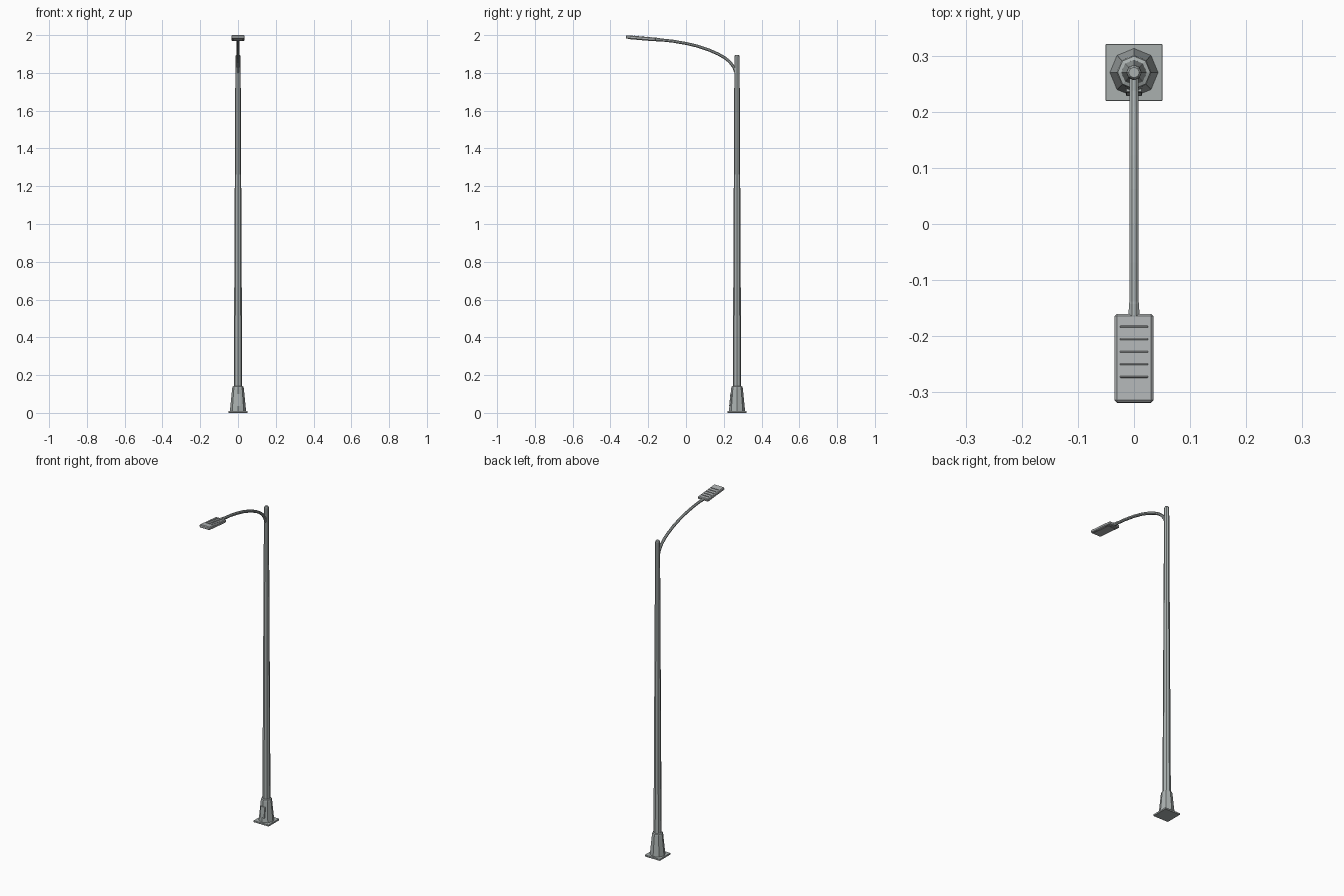
import bpy, bmesh, math
from mathutils import Vector, Matrix

if "Cube" in bpy.data.objects:
    bpy.data.objects.remove(bpy.data.objects["Cube"])

POLE_Y = 0.27


def material(name, rgb):
    m = bpy.data.materials.new(name)
    m.diffuse_color = (*rgb, 1)
    m.use_nodes = True
    m.node_tree.nodes["Principled BSDF"].inputs["Base Color"].default_value = m.diffuse_color
    return m


steel = material("galvanised grey", (0.40, 0.435, 0.43))
housing = material("lamp housing grey", (0.44, 0.46, 0.465))


def finish(bm, name, mat):
    bmesh.ops.recalc_face_normals(bm, faces=bm.faces)
    me = bpy.data.meshes.new(name)
    bm.to_mesh(me)
    bm.free()
    me.materials.append(mat)
    ob = bpy.data.objects.new(name, me)
    bpy.context.collection.objects.link(ob)
    return ob


def skin(bm, rings):
    rings = [[bm.verts.new(p) for p in r] for r in rings]
    n = len(rings[0])
    for a, b in zip(rings, rings[1:]):
        for i in range(n):
            j = (i + 1) % n
            bm.faces.new((a[i], a[j], b[j], b[i]))
    bm.faces.new(rings[0])
    bm.faces.new(rings[-1])


def lathe(name, profile, mat, n=8):
    """Octagonal upright from (radius, height) pairs around the pole axis."""
    bm = bmesh.new()
    skin(bm, [[(r * math.cos(k * math.tau / n), POLE_Y + r * math.sin(k * math.tau / n), z)
               for k in range(n)] for r, z in profile])
    return finish(bm, name, mat)


def tube(name, path, mat, n=8):
    """Tube through (y, z, radius) points lying in the x = 0 plane."""
    bm, rings = bmesh.new(), []
    for i, (y, z, r) in enumerate(path):
        a, b = path[max(i - 1, 0)], path[min(i + 1, len(path) - 1)]
        d = Vector((0, b[0] - a[0], b[1] - a[1])).normalized()
        up = Vector((0, -d.z, d.y))
        rings.append([Vector((0, y, z)) + r * (math.cos(t) * Vector((1, 0, 0)) + math.sin(t) * up)
                      for t in [(k + 0.5) * math.tau / n for k in range(n)]])
    skin(bm, rings)
    return finish(bm, name, mat)


def box(name, size, mat, matrix, bevel=0):
    bm = bmesh.new()
    bmesh.ops.create_cube(bm, size=1)
    bmesh.ops.scale(bm, vec=size, verts=bm.verts)
    if bevel:
        bmesh.ops.bevel(bm, geom=bm.edges[:], offset=bevel, segments=1, affect='EDGES')
    bm.transform(matrix)
    return finish(bm, name, mat)


# Square foot plate and flared octagonal base
box("base_plate", (0.101, 0.101, 0.01), steel, Matrix.Translation((0, POLE_Y, 0.005)), 0.001)
lathe("base_skirt", [(0.043, 0.009), (0.031, 0.13), (0.029, 0.139), (0.02, 0.143)], steel)

# Access door on the front of the base
box("access_door", (0.028, 0.012, 0.065), steel,
    Matrix.Translation((0, POLE_Y - 0.0325, 0.068)) @ Matrix.Rotation(-0.099, 4, 'X'), 0.001)

# Tapered pole with a rounded cap
lathe("pole", [(0.0225, 0.135), (0.0138, 1.87)], steel)
lathe("pole_cap", [(0.0138, 1.868), (0.0135, 1.884), (0.0118, 1.892), (0.0095, 1.895)], steel)

# Curved arm
arm = [(0.266, 1.795), (0.253, 1.83), (0.232, 1.858), (0.205, 1.88), (0.17, 1.9), (0.12, 1.922),
       (0.06, 1.942), (0.0, 1.956), (-0.07, 1.968), (-0.15, 1.9765)]
tube("curved_arm", [(y, z, 0.0085) for y, z in arm], steel)

# Socket joining arm and lamp
tube("lamp_socket", [(-0.138, 1.975, 0.0085), (-0.143, 1.9755, 0.0098),
                     (-0.164, 1.9775, 0.0105), (-0.178, 1.979, 0.004)], steel)

# Tilted lamp head with cooling ribs and a lens plate
tilt = Matrix.Translation((0, -0.2395, 1.984)) @ Matrix.Rotation(-0.085, 4, 'X')
box("lamp_head", (0.069, 0.158, 0.018), housing, tilt, 0.004)
for i in range(5):
    box(f"cooling_rib_{i + 1}", (0.05, 0.003, 0.006), housing,
        tilt @ Matrix.Translation((0, 0.056 - 0.0225 * i, 0.009)), 0.0008)
box("lamp_lens", (0.052, 0.125, 0.003), housing,
    tilt @ Matrix.Translation((0, -0.004, -0.009)), 0.0008)
